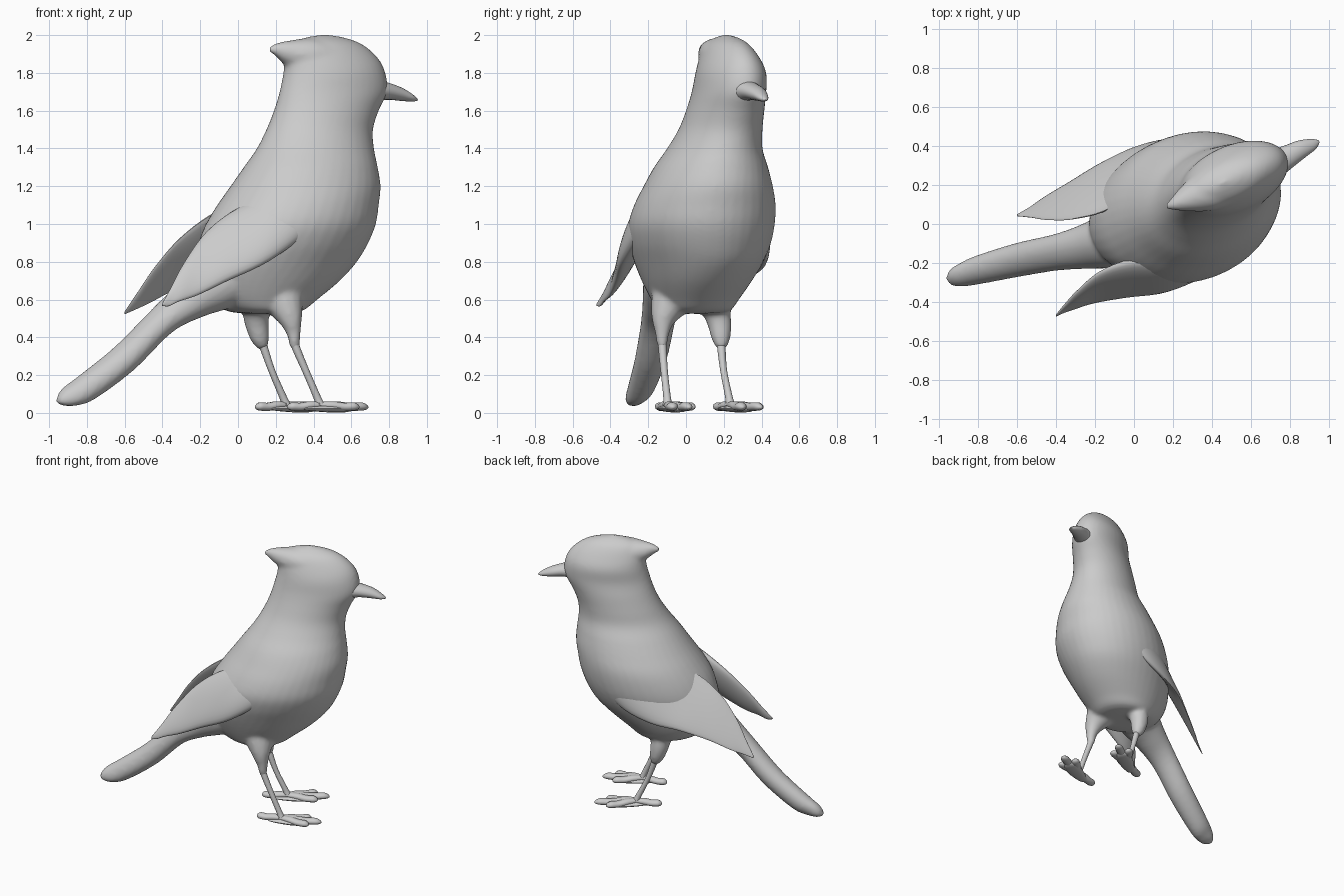
import bpy, bmesh, math
from mathutils import Vector

if "Cube" in bpy.data.objects:
    bpy.data.objects.remove(bpy.data.objects["Cube"])

grey = bpy.data.materials.new("plain_grey")
grey.use_nodes = True
grey.diffuse_color = (0.6, 0.6, 0.6, 1)
grey.node_tree.nodes["Principled BSDF"].inputs["Base Color"].default_value = (0.6, 0.6, 0.6, 1)


def spline(a, b, c, d, t):
    """Catmull-Rom point between b and c."""
    return 0.5 * (2 * b + (c - a) * t + (2 * a - 5 * b + 4 * c - d) * t * t
                  + (3 * b - a - 3 * c + d) * t ** 3)


def select_only(objects):
    bpy.ops.object.select_all(action='DESELECT')
    for o in objects:
        o.select_set(True)
    bpy.context.view_layer.objects.active = objects[0]


def loft(name, stations, sides=28, steps=5):
    """Smooth skin through oval stations (centre, half axis u, half axis v)."""
    st = [tuple(Vector(p) for p in s) for s in stations]
    st = [st[0]] + st + [st[-1]]
    ovals = []
    for i in range(1, len(st) - 2):
        for k in range(steps):
            ovals.append([spline(st[i - 1][j], st[i][j], st[i + 1][j], st[i + 2][j], k / steps)
                          for j in range(3)])
    ovals.append(st[-1])
    bm = bmesh.new()
    rings = []
    for c, u, v in ovals:
        angles = [2 * math.pi * n / sides for n in range(sides)]
        rings.append([bm.verts.new(c + u * math.cos(a) + v * math.sin(a)) for a in angles])
    for r, s in zip(rings, rings[1:]):
        for n in range(sides):
            m = (n + 1) % sides
            bm.faces.new((r[n], r[m], s[m], s[n]))
    bm.faces.new(rings[0])
    bm.faces.new(rings[-1])
    bmesh.ops.recalc_face_normals(bm, faces=bm.faces)
    mesh = bpy.data.meshes.new(name)
    bm.to_mesh(mesh)
    bm.free()
    mesh.materials.append(grey)
    obj = bpy.data.objects.new(name, mesh)
    bpy.context.collection.objects.link(obj)
    select_only([obj])
    bpy.ops.object.shade_smooth_by_angle(angle=math.radians(50))
    return obj


def level_oval(z, x0, x1, y0, y1, yaw):
    """Horizontal oval turned by yaw that fills the given x and y extents."""
    hx, hy, t = (x1 - x0) / 2, (y1 - y0) / 2, math.radians(yaw)
    total, diff = hx * hx + hy * hy, (hx * hx - hy * hy) / math.cos(2 * t)
    a, b = math.sqrt((total + diff) / 2), math.sqrt(max(total - diff, 1e-6) / 2)
    return (((x0 + x1) / 2, (y0 + y1) / 2, z),
            (a * math.cos(t), a * math.sin(t), 0), (-b * math.sin(t), b * math.cos(t), 0))


def round_path(name, points, flat=1.0, sides=14):
    """Tube along points (x, y, z, radius), optionally flattened in height."""
    st = []
    for i, p in enumerate(points):
        a, b = points[max(i - 1, 0)], points[min(i + 1, len(points) - 1)]
        d = (Vector(b[:3]) - Vector(a[:3])).normalized()
        ref = Vector((0, 0, 1)) if abs(d.z) < 0.7 else Vector((1, 0, 0))
        u = d.cross(ref).normalized()
        st.append((p[:3], u * p[3], u.cross(d) * p[3] * flat))
    return loft(name, st, sides, 4)


# Head and torso: z, x extents, y extents, yaw
body = loft("body", [level_oval(*r) for r in (
    (0.525, 0.06, 0.24, -0.06, 0.13, 10),
    (0.54, -0.06, 0.34, -0.14, 0.23, 10),
    (0.60, -0.16, 0.42, -0.185, 0.28, 12),
    (0.70, -0.22, 0.54, -0.235, 0.35, 16),
    (0.80, -0.23, 0.63, -0.275, 0.41, 20),
    (0.90, -0.21, 0.69, -0.30, 0.45, 20),
    (1.00, -0.17, 0.73, -0.305, 0.47, 20),
    (1.10, -0.11, 0.745, -0.275, 0.475, 20),
    (1.20, -0.04, 0.755, -0.225, 0.46, 20),
    (1.30, 0.03, 0.74, -0.17, 0.435, 22),
    (1.40, 0.10, 0.72, -0.10, 0.405, 23),
    (1.50, 0.15, 0.715, -0.04, 0.405, 23),
    (1.60, 0.19, 0.745, 0.00, 0.415, 23),
    (1.70, 0.22, 0.79, 0.03, 0.425, 23),
    (1.80, 0.24, 0.78, 0.05, 0.425, 23),
    (1.88, 0.25, 0.74, 0.07, 0.39, 23),
    (1.95, 0.28, 0.66, 0.10, 0.335, 23),
    (1.985, 0.35, 0.57, 0.15, 0.28, 23),
    (2.003, 0.445, 0.475, 0.205, 0.22, 23))], 40)

# Swept-back crest on the crown
crest = loft("crest", [
    ((0.52, 0.23, 1.87), (-0.05, 0.11, 0), (0, 0, 0.10)),
    ((0.37, 0.17, 1.885), (-0.042, 0.10, 0), (0.02, 0, 0.10)),
    ((0.26, 0.125, 1.907), (-0.024, 0.06, 0), (0.01, 0, 0.064)),
    ((0.20, 0.10, 1.922), (-0.012, 0.03, 0), (0, 0, 0.034)),
    ((0.16, 0.085, 1.924), (-0.003, 0.008, 0), (0, 0, 0.010))])

# Tail, flowing out of the rump
tail = loft("tail", [
    ((0.06, -0.03, 0.78), (-0.04, 0.17, 0), (-0.05, 0, 0.17)),
    ((-0.10, -0.08, 0.70), (-0.03, 0.145, 0), (-0.06, 0, 0.145)),
    ((-0.25, -0.115, 0.60), (-0.01, 0.115, 0.01), (-0.06, 0, 0.092)),
    ((-0.40, -0.145, 0.49), (0, 0.095, 0.02), (-0.05, 0, 0.063)),
    ((-0.60, -0.185, 0.29), (0, 0.088, 0.015), (-0.052, 0, 0.06)),
    ((-0.80, -0.235, 0.135), (0, 0.075, 0.01), (-0.045, 0, 0.06)),
    ((-0.89, -0.262, 0.085), (0, 0.06, 0.01), (-0.04, 0, 0.045)),
    ((-0.94, -0.272, 0.062), (0, 0.04, 0.005), (-0.018, 0, 0.024)),
    ((-0.963, -0.275, 0.055), (0, 0.006, 0), (-0.003, 0, 0.006))])

# Feathered thighs
thighs = [
    round_path("right_thigh", [(0.22, -0.05, 0.66, 0.13), (0.25, -0.09, 0.57, 0.10),
                               (0.28, -0.122, 0.49, 0.062), (0.295, -0.126, 0.42, 0.038),
                               (0.30, -0.126, 0.36, 0.028), (0.305, -0.125, 0.34, 0.022)]),
    round_path("left_thigh", [(0.09, 0.11, 0.64, 0.10), (0.095, 0.16, 0.54, 0.075),
                              (0.10, 0.178, 0.47, 0.064), (0.115, 0.185, 0.40, 0.052),
                              (0.128, 0.187, 0.36, 0.036), (0.135, 0.187, 0.34, 0.022)])]

# Blend the soft parts into one continuous surface
select_only([body, crest, tail] + thighs)
bpy.ops.object.join()
remesh = body.modifiers.new("blend", 'REMESH')
remesh.mode = 'VOXEL'
remesh.voxel_size = 0.013
remesh.use_smooth_shade = True
soften = body.modifiers.new("soften", 'SMOOTH')
soften.factor = 0.5
soften.iterations = 8

# Beak
loft("beak", [
    ((0.70, 0.30, 1.705), (-0.035, 0.075, 0), (0, 0, 0.07)),
    ((0.78, 0.34, 1.705), (-0.026, 0.056, 0), (0, 0, 0.048)),
    ((0.86, 0.385, 1.688), (-0.02, 0.042, 0), (0, 0, 0.036)),
    ((0.92, 0.41, 1.668), (-0.012, 0.026, 0), (0, 0, 0.02)),
    ((0.95, 0.425, 1.657), (-0.003, 0.005, 0), (0, 0, 0.004))], 20)


def wing(name, rows, side):
    """Blade from rows (x, y, z, half height, half thickness, inward lean of the top)."""
    loft(name, [((x, y, z), (0.12 * h, -side * lean * h, h), (0.25 * t, side * t, 0.3 * t))
                for x, y, z, h, t, lean in rows])


wing("right_wing", (
    (0.50, -0.10, 1.12, 0.03, 0.02, 0.4), (0.38, -0.19, 1.07, 0.12, 0.045, 0.4),
    (0.18, -0.26, 0.98, 0.18, 0.052, 0.4), (-0.03, -0.28, 0.89, 0.19, 0.05, 0.45),
    (-0.19, -0.325, 0.79, 0.165, 0.034, 0.45), (-0.30, -0.39, 0.69, 0.10, 0.02, 0.45),
    (-0.36, -0.435, 0.615, 0.05, 0.012, 0.4), (-0.40, -0.47, 0.575, 0.008, 0.004, 0.4)), -1)
wing("left_wing", (
    (0.60, 0.34, 1.12, 0.03, 0.02, 0.1), (0.46, 0.385, 1.07, 0.12, 0.04, 0.1),
    (0.26, 0.395, 1.0, 0.18, 0.045, 0.15), (0.05, 0.325, 0.94, 0.19, 0.05, 0.35),
    (-0.14, 0.20, 0.89, 0.175, 0.045, 0.65), (-0.32, 0.12, 0.79, 0.14, 0.028, 0.65),
    (-0.45, 0.08, 0.68, 0.095, 0.018, 0.6), (-0.53, 0.06, 0.60, 0.05, 0.012, 0.5),
    (-0.60, 0.045, 0.53, 0.008, 0.004, 0.4)), 1)


def leg(side, path, heading, reach):
    """Thin shank, three close front toes, one hind toe and a sole pad."""
    round_path(side + "_shank", path)
    ax, ay = path[-1][:2]

    def along(angle, points):
        a = math.radians(angle)
        return [(ax + math.cos(a) * d, ay + math.sin(a) * d, z, r) for d, z, r in points]

    toes = (("middle", 0, reach), ("inner", 17, 0.75 * reach),
            ("outer", -17, 0.75 * reach), ("hind", 170, 0.18))
    for toe, turn, length in toes:
        round_path(f"{side}_{toe}_toe", along(heading + turn, [
            (length * f, z, r) for f, z, r in (
                (-0.1, 0.042, 0.02), (0.3, 0.04, 0.03), (0.6, 0.032, 0.03),
                (0.85, 0.034, 0.03), (0.96, 0.03, 0.018), (1, 0.028, 0.004))]), 0.75, 10)
    round_path(side + "_sole", along(heading, [
        (-0.1, 0.022, 0.004), (-0.07, 0.022, 0.03), (0.05, 0.022, 0.055),
        (0.14, 0.022, 0.055), (0.18, 0.022, 0.035), (0.2, 0.022, 0.004)]), 0.35, 12)


leg("right", [(0.285, -0.126, 0.42, 0.02), (0.305, -0.125, 0.35, 0.022), (0.36, -0.115, 0.22, 0.019),
              (0.42, -0.10, 0.08, 0.02), (0.435, -0.097, 0.04, 0.026)], 25, 0.28)
leg("left", [(0.11, 0.185, 0.42, 0.02), (0.135, 0.187, 0.35, 0.022), (0.18, 0.20, 0.22, 0.018),
             (0.24, 0.228, 0.08, 0.02), (0.255, 0.235, 0.04, 0.026)], 35, 0.29)
